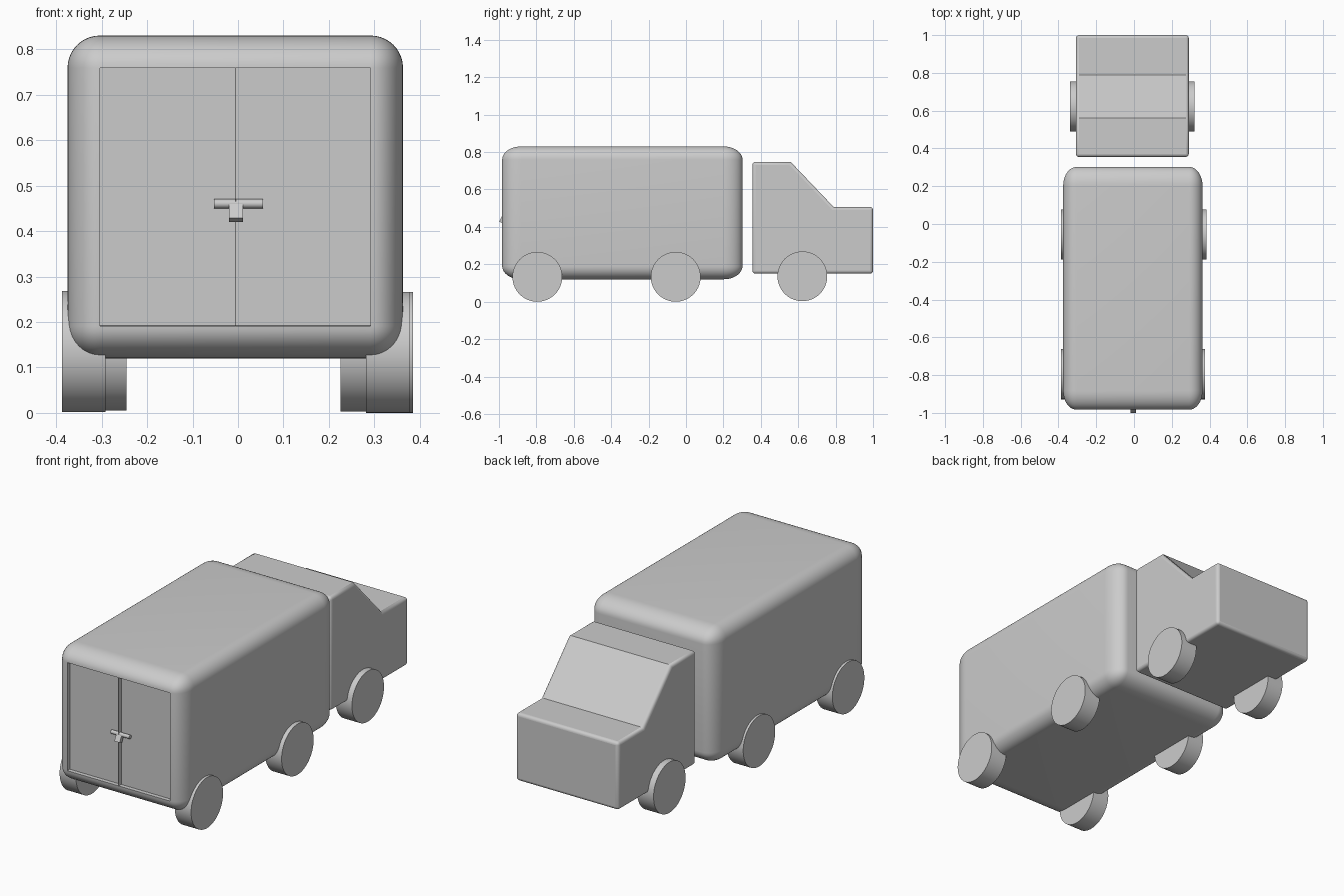
import bpy, bmesh, math
from mathutils import Vector, Matrix

if "Cube" in bpy.data.objects:
    bpy.data.objects.remove(bpy.data.objects["Cube"])


def make(name, bm, angle=30):
    bmesh.ops.recalc_face_normals(bm, faces=bm.faces[:])
    me = bpy.data.meshes.new(name)
    bm.to_mesh(me)
    bm.free()
    me.shade_smooth()
    me.set_sharp_from_angle(angle=math.radians(angle))
    ob = bpy.data.objects.new(name, me)
    bpy.context.collection.objects.link(ob)
    return ob


def cylinder_x(name, x0, x1, y, z, r, seg):
    bm = bmesh.new()
    m = Matrix.Translation(((x0 + x1) / 2, y, z)) @ Matrix.Rotation(math.pi / 2, 4, 'Y')
    bmesh.ops.create_cone(bm, cap_ends=True, segments=seg, radius1=r, radius2=r,
                          depth=x1 - x0, matrix=m)
    return make(name, bm)


# cargo box: bevelled in stretched space so the rounding is longer along y
lo, hi = Vector((-0.375, -0.983, 0.12)), Vector((0.363, 0.302, 0.83))
rad = Vector((0.071, 0.10, 0.071))
size = hi - lo
bm = bmesh.new()
bmesh.ops.create_cube(bm, size=1)
bmesh.ops.scale(bm, vec=[size[i] / rad[i] for i in range(3)], verts=bm.verts[:])
bmesh.ops.bevel(bm, geom=bm.edges[:], offset=1, segments=10, profile=0.5, affect='EDGES')
bmesh.ops.scale(bm, vec=rad, verts=bm.verts[:])
bmesh.ops.translate(bm, vec=(lo + hi) / 2, verts=bm.verts[:])

# two recessed doors with a thin divider
back = min(bm.faces, key=lambda f: f.calc_center_median().y)
bmesh.ops.bisect_plane(bm, geom=[back] + back.edges[:] + back.verts[:],
                       plane_co=(-0.005, 0, 0), plane_no=(1, 0, 0))
bm.faces.ensure_lookup_table()
bm.normal_update()
doors = [f for f in bm.faces if f.calc_center_median().y < lo.y + 1e-4 and f.calc_area() > 0.05]
bmesh.ops.inset_individual(bm, faces=doors, thickness=0.001, depth=0)
bmesh.ops.translate(bm, vec=(0, 0.02, 0), verts=list({v for f in doors for v in f.verts}))
make("cargo_box", bm)

# door handle: crossbar and angled latch
cylinder_x("handle_bar", -0.053, 0.055, -0.973, 0.46, 0.010, 24)
bm = bmesh.new()
bmesh.ops.create_cube(bm, size=1)
bmesh.ops.scale(bm, vec=(0.031, 0.02, 0.036), verts=bm.verts[:])
bmesh.ops.rotate(bm, matrix=Matrix.Rotation(math.radians(-28), 3, 'X'), verts=bm.verts[:])
bmesh.ops.translate(bm, vec=(-0.004, -0.982, 0.44), verts=bm.verts[:])
make("handle_latch", bm)

# cab: side profile extruded across x, edges bevelled
profile = [(0.355, 0.15), (1.0, 0.15), (1.0, 0.506), (0.79, 0.506), (0.56, 0.747), (0.355, 0.747)]
bm = bmesh.new()
side = bm.faces.new([bm.verts.new((-0.307, y, z)) for y, z in profile])
ext = bmesh.ops.extrude_face_region(bm, geom=[side])
bmesh.ops.translate(bm, vec=(0.597, 0, 0),
                    verts=[v for v in ext['geom'] if isinstance(v, bmesh.types.BMVert)])
cab = make("cab", bm)
bev = cab.modifiers.new("bevel", 'BEVEL')
bev.width, bev.segments = 0.016, 4
bev.limit_method, bev.angle_limit = 'ANGLE', math.radians(60)

# wheels: axle y, height, left outer x, right outer x
for label, y, z, xl, xr in [("rear", -0.795, 0.135, -0.387, 0.377),
                            ("middle", -0.055, 0.135, -0.387, 0.385),
                            ("front", 0.622, 0.138, -0.340, 0.320)]:
    cylinder_x(label + "_wheel_left", xl, xl + 0.095, y, z, 0.133, 64)
    cylinder_x(label + "_wheel_right", xr - 0.095, xr, y, z - 0.002, 0.133, 64)
